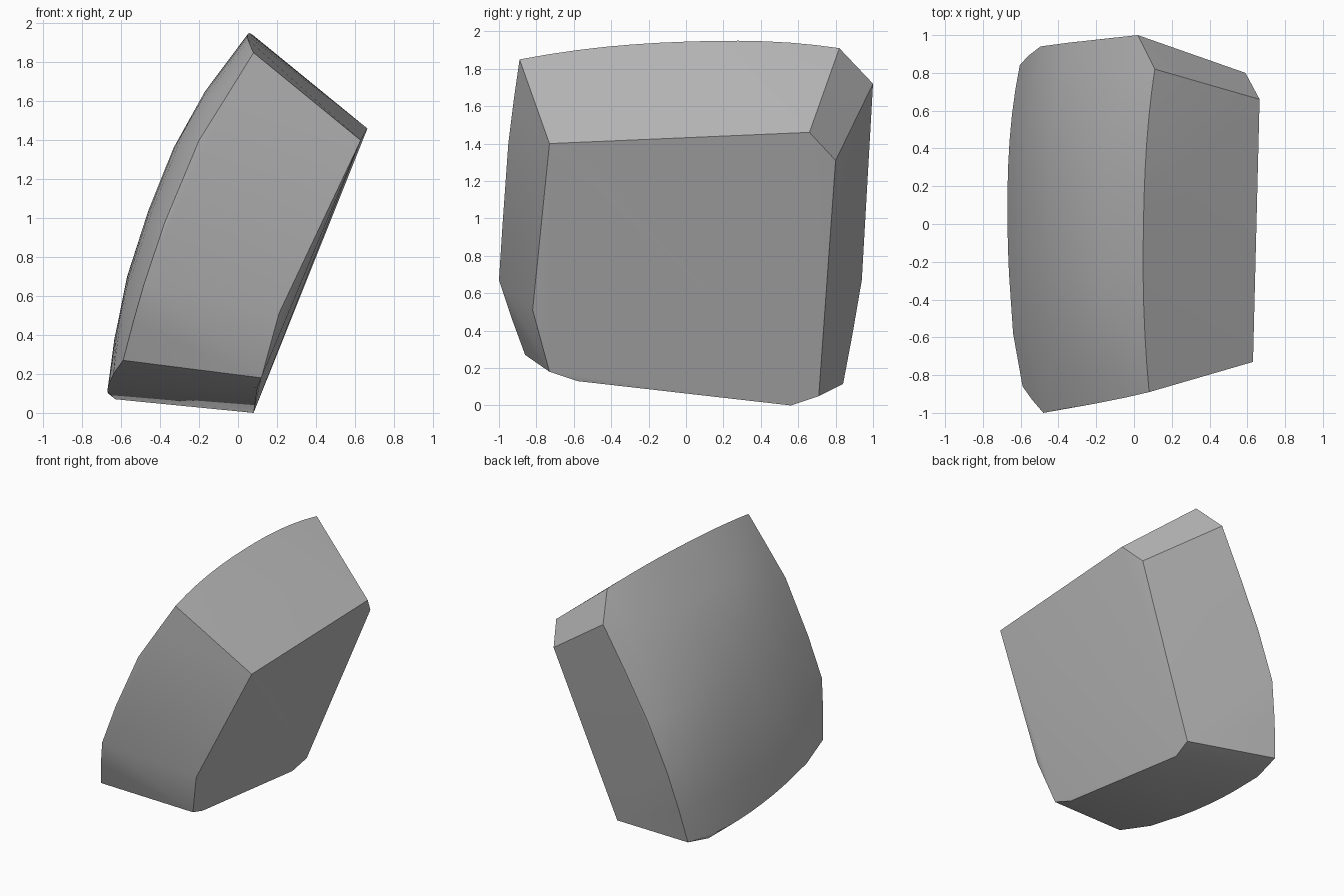
import bpy, bmesh, math
from mathutils import Vector

cube = bpy.data.objects.get("Cube")
if cube:
    bpy.data.objects.remove(cube, do_unlink=True)

stone = bpy.data.materials.new("stone grey")
stone.use_nodes = True
GREY = (0.5, 0.5, 0.5, 1)
stone.diffuse_color = GREY
stone.node_tree.nodes["Principled BSDF"].inputs["Base Color"].default_value = GREY

# Domed outer side: front edge, crown and back edge of each row, top to bottom
rows = [
    ((.08, -.89, 1.85), (.05, 0, 1.945), (.11, .82, 1.91)),
    ((-.05, -.92, 1.64), (-.17, .02, 1.65), (.02, 1, 1.72)),
    ((-.2, -.95, 1.4), (-.33, .02, 1.36), (-.16, .98, 1.39)),
    ((-.375, -.98, .98), (-.46, .02, 1.04), (-.345, .96, 1.03)),
    ((-.48, -1, .67), (-.57, .02, .7), (-.495, .94, .67)),
    ((-.54, -.93, .46), (-.635, .02, .38), (-.56, .89, .38)),
    ((-.59, -.86, .27), (-.67, .02, .12), (-.605, .84, .115)),
]
# Flat inner face, in order around its rim
inner = [
    (.63, -.73, 1.4), (.665, .66, 1.46), (.59, .8, 1.31), (.1, .71, .05),
    (.08, .56, 0), (.1, -.58, .13), (.12, -.73, .18), (.21, -.82, .51),
]
# Lower rim softening points
rim = [(-.63, .62, .07), (-.64, -.58, .2)]

STEPS = 12


def arc(front, crown, back):
    """Bulging row from the front edge over the crown to the back edge."""
    f, c, b = Vector(front), Vector(crown), Vector(back)
    bulge = c - (f + b) / 2
    for i in range(STEPS + 1):
        t = i / STEPS
        yield f.lerp(b, t) + bulge * (1 - abs(2 * t - 1) ** 2.3)


# Wrap all profiles in one closed convex block
bm = bmesh.new()
for row in rows:
    for p in arc(*row):
        bm.verts.new(p)
for p in inner + rim:
    bm.verts.new(p)
hull = bmesh.ops.convex_hull(bm, input=bm.verts)
loose = {g for g in hull["geom_interior"] + hull["geom_unused"]
         if isinstance(g, bmesh.types.BMVert)}
bmesh.ops.delete(bm, geom=list(loose), context='VERTS')
bmesh.ops.dissolve_limit(bm, angle_limit=math.radians(1), verts=bm.verts, edges=bm.edges)
bmesh.ops.recalc_face_normals(bm, faces=bm.faces)

mesh = bpy.data.meshes.new("curved_block")
bm.to_mesh(mesh)
bm.free()
mesh.materials.append(stone)
block = bpy.data.objects.new("curved_block", mesh)
bpy.context.collection.objects.link(block)
bpy.context.view_layer.objects.active = block
block.select_set(True)
bpy.ops.object.shade_smooth_by_angle(angle=math.radians(25))
